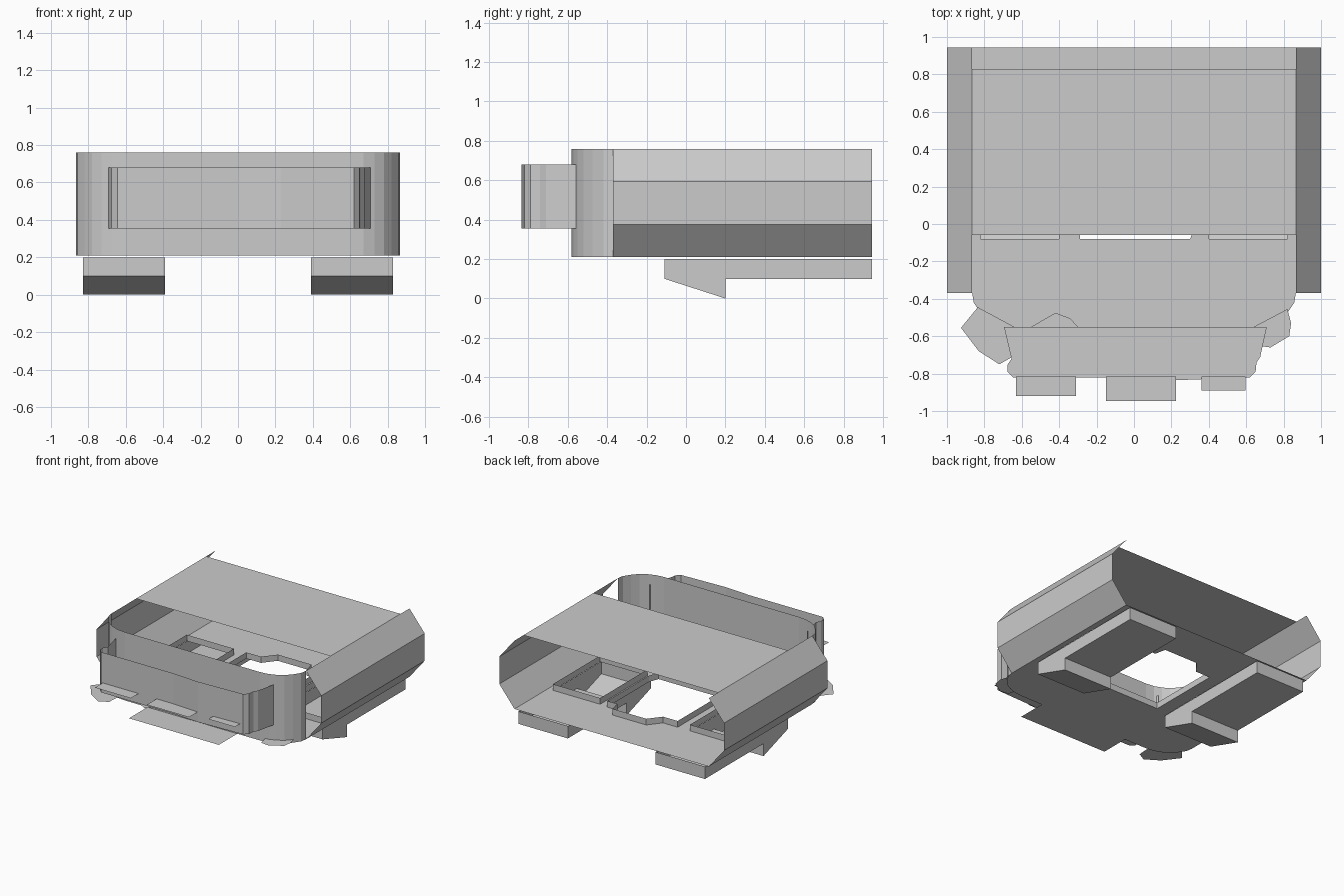
import bpy

if "Cube" in bpy.data.objects:
    bpy.data.objects.remove(bpy.data.objects["Cube"])

def mesh_object(name, verts, faces):
    me = bpy.data.meshes.new(name)
    me.from_pydata(verts, [], faces)
    me.update()
    ob = bpy.data.objects.new(name, me)
    bpy.context.collection.objects.link(ob)
    return ob

def wall(name, path, z0, z1, closed=False):
    """Thin upright wall following a plan path."""
    n = len(path)
    verts = [(x, y, z) for z in (z0, z1) for x, y in path]
    count = n if closed else n - 1
    faces = [(i, (i + 1) % n, n + (i + 1) % n, n + i) for i in range(count)]
    return mesh_object(name, verts, faces)

def plate(name, outline, z):
    """Flat horizontal plate."""
    return mesh_object(name, [(x, y, z) for x, y in outline], [tuple(range(len(outline)))])

def rect(x0, x1, y0, y1):
    return [(x0, y0), (x1, y0), (x1, y1), (x0, y1)]

def plate_with_holes(name, loops, z):
    """Flat plate filled from an outline and hole loops."""
    cu = bpy.data.curves.new(name, 'CURVE')
    cu.dimensions = '2D'
    cu.fill_mode = 'BOTH'
    for loop in loops:
        sp = cu.splines.new('POLY')
        sp.points.add(len(loop) - 1)
        for p, (x, y) in zip(sp.points, loop):
            p.co = (x, y, 0, 1)
        sp.use_cyclic_u = True
    tmp = bpy.data.objects.new(name + "_outline", cu)
    bpy.context.collection.objects.link(tmp)
    dg = bpy.context.evaluated_depsgraph_get()
    me = bpy.data.meshes.new_from_object(tmp.evaluated_get(dg))
    bpy.data.objects.remove(tmp)
    ob = bpy.data.objects.new(name, me)
    ob.location.z = z
    bpy.context.collection.objects.link(ob)

FLOOR, TOP, BACK = 0.21, 0.76, 0.945

# Rounded front wall
corner = [(.865, -.37), (.857, -.42), (.82, -.475), (.78, -.52), (.73, -.55), (.67, -.572), (.60, -.58)]
front = [(-x, y) for x, y in corner] + corner[::-1]
wall("front_wall", front, FLOOR, TOP)

# Floor with a centre opening and one opening above each foot
hole = [(-.29, -.08), (.30, -.08), (.33, .0), (.33, .53), (.24, .53), (.22, .62),
        (-.08, .62), (-.16, .52), (-.29, .52)]
openings = [hole, rect(.40, .82, -.08, .52), rect(-.82, -.40, -.08, .52)]
plate_with_holes("floor", [front + [(.865, BACK), (-.865, BACK)]] + openings, FLOOR)
for name, loop in zip(("centre_rim", "right_rim", "left_rim"), openings):
    wall(name, loop, FLOOR, FLOOR + .05, True)

# Top panel
plate("top_panel", rect(-.865, .865, -.06, .83), TOP)

# Faceted side panels and feet, mirrored
side_profile = [(.865, FLOOR), (1, .375), (1, .595), (.865, TOP)]
foot_profile = [(-.11, .2), (-.11, .1), (.2, 0), (.2, .1), (BACK, .1), (BACK, .2)]
for s, label in ((1, "right"), (-1, "left")):
    verts = [(s * x, y, z) for y in (-.37, BACK) for x, z in side_profile]
    mesh_object(label + "_side_panel", verts, [(i, i + 4, i + 5, i + 1)[::s] for i in range(3)])
    verts = [(s * x, y, z) for x in (.39, .83) for y, z in foot_profile]
    faces = [(i, i + 6, i + 7, i + 1)[::s] for i in range(5)]
    # side webs split at the step
    verts += [(s * x, .2, .2) for x in (.39, .83)]
    for o, mid in ((0, 12), (6, 13)):
        faces += [(o, o + 1, o + 2, o + 3, mid), (mid, o + 3, o + 4, o + 5)]
    mesh_object(label + "_foot", verts, faces)

# Front bumper: bent wall with a bottom plate
bumper = [(-.695, -.55), (-.655, -.72), (-.675, -.75), (-.675, -.79), (-.645, -.82),
          (0, -.82), (.23, -.835), (.36, -.83), (.62, -.82), (.65, -.79), (.655, -.74),
          (.675, -.71), (.71, -.55)]
wall("bumper_wall", bumper, .355, .68)
plate("bumper_bottom", bumper, .355)

# Ledges sticking out of the bumper
for i, (x0, x1, y) in enumerate([(-.63, -.31, -.92), (-.15, .225, -.945), (.36, .595, -.89)]):
    plate("bumper_ledge_%d" % i, rect(x0, x1, y, -.815), .435)

# Low tongue plate under the bumper and loose flat scraps at the corners
plate("tongue", rect(-.40, .40, -.815, -.58), FLOOR)
plate("left_scrap", [(-.925, -.555), (-.835, -.445), (-.64, -.55), (-.65, -.71),
                     (-.72, -.75), (-.83, -.68)], .235)
plate("right_scrap", [(.64, -.55), (.82, -.455), (.84, -.53), (.83, -.60), (.73, -.66), (.66, -.65)], .235)
plate("inner_scrap", [(-.55, -.55), (-.42, -.475), (-.34, -.505), (-.30, -.55), (-.38, -.65)], .235)
